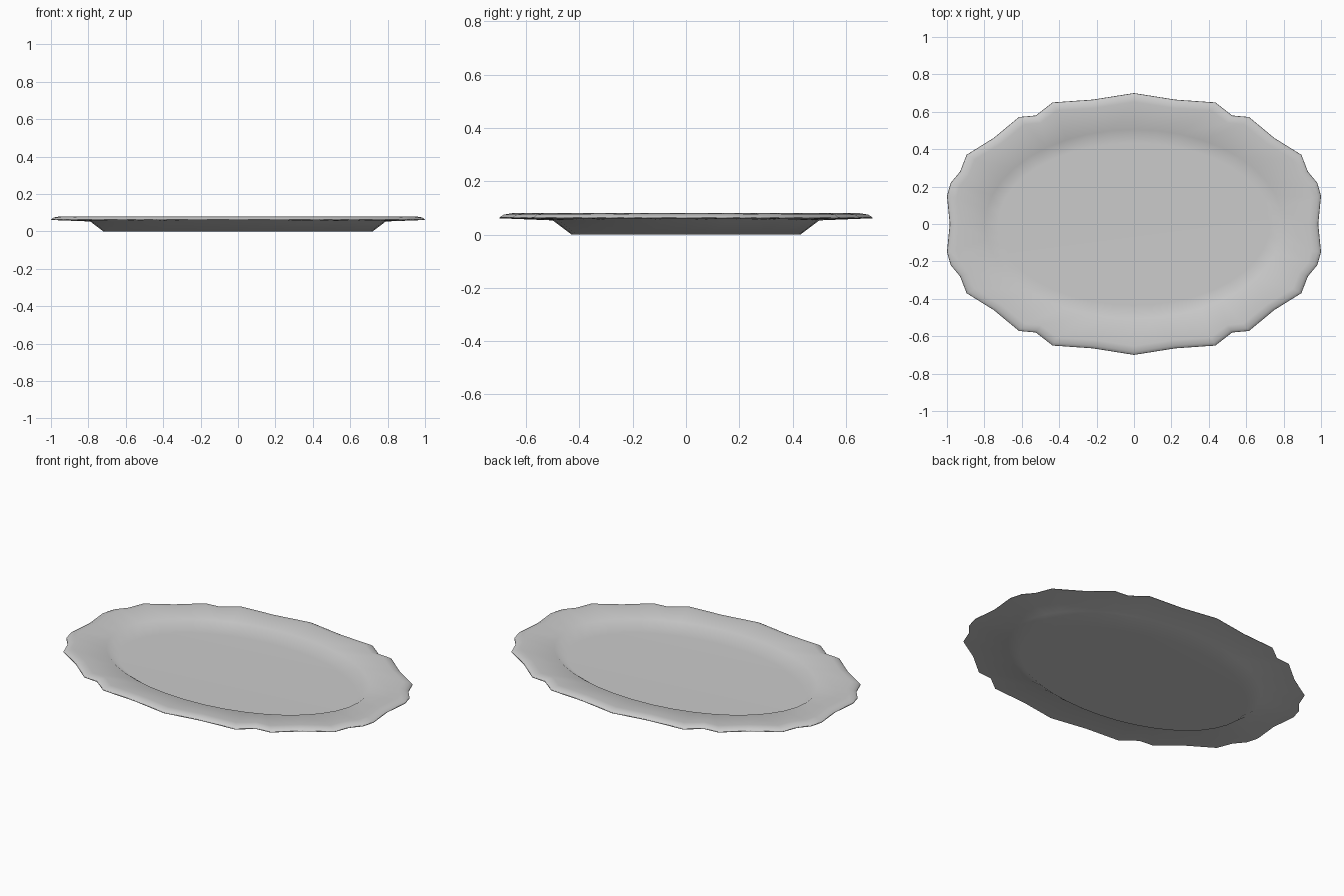
import bpy
import bmesh
import math

cube = bpy.data.objects.get("Cube")
if cube:
    bpy.data.objects.remove(cube, do_unlink=True)

# Scalloped edge, one quarter from the left end round to the back
QUARTER = [(0.985, 0), (1.0, 0.15), (0.98, 0.22), (0.93, 0.28), (0.895, 0.37),
           (0.75, 0.46), (0.615, 0.572), (0.525, 0.58), (0.435, 0.65),
           (0.22, 0.665), (0, 0.70)]
half = QUARTER + [(-x, y) for x, y in QUARTER[-2::-1]]
OUTLINE = half + [(x, -y) for x, y in half[-2:0:-1]]
COUNT = len(OUTLINE)


def scallop(inset, z):
    """Ring that follows the wavy outline, pulled in by a small inset."""
    return [(x * (1 - inset), y * (1 - inset * 1.35), z) for x, y in OUTLINE]


def oval(rx, ry, z):
    """Smooth oval ring with as many points as the outline."""
    turns = [math.tau * i / COUNT for i in range(COUNT)]
    return [(rx * math.cos(t), ry * math.sin(t), z) for t in turns]


# Rings from the underside of the foot, over the lip, to the well floor
rings = [
    oval(0.72, 0.43, 0),            # foot
    oval(0.79, 0.50, 0.053),        # underside of the flange
    scallop(0.0, 0.061),            # thin outer edge
    scallop(0.002, 0.066),
    scallop(0.018, 0.075),          # rounded lip
    scallop(0.05, 0.08),            # crest
    oval(0.795, 0.505, 0.070),      # inner edge of the flange
    oval(0.725, 0.435, 0.018),      # well floor
]

bm = bmesh.new()
loops = [[bm.verts.new(p) for p in ring] for ring in rings]
for low, high in zip(loops, loops[1:]):
    for i in range(COUNT):
        j = (i + 1) % COUNT
        bm.faces.new((low[i], low[j], high[j], high[i]))
bm.faces.new(loops[0][::-1])
bm.faces.new(loops[-1])
bmesh.ops.recalc_face_normals(bm, faces=bm.faces)
for face in bm.faces:
    face.smooth = True

mesh = bpy.data.meshes.new("platter")
bm.to_mesh(mesh)
bm.free()
platter = bpy.data.objects.new("platter", mesh)
bpy.context.collection.objects.link(platter)

# Broad faces keep their even shading
weighted = platter.modifiers.new("even_shading", 'WEIGHTED_NORMAL')
weighted.mode = 'FACE_AREA'
weighted.weight = 50

# Plain glazed grey
grey = bpy.data.materials.new("light_grey_glaze")
grey.use_nodes = True
colour = (0.6, 0.6, 0.6, 1)
grey.diffuse_color = colour
grey.node_tree.nodes["Principled BSDF"].inputs["Base Color"].default_value = colour
mesh.materials.append(grey)
